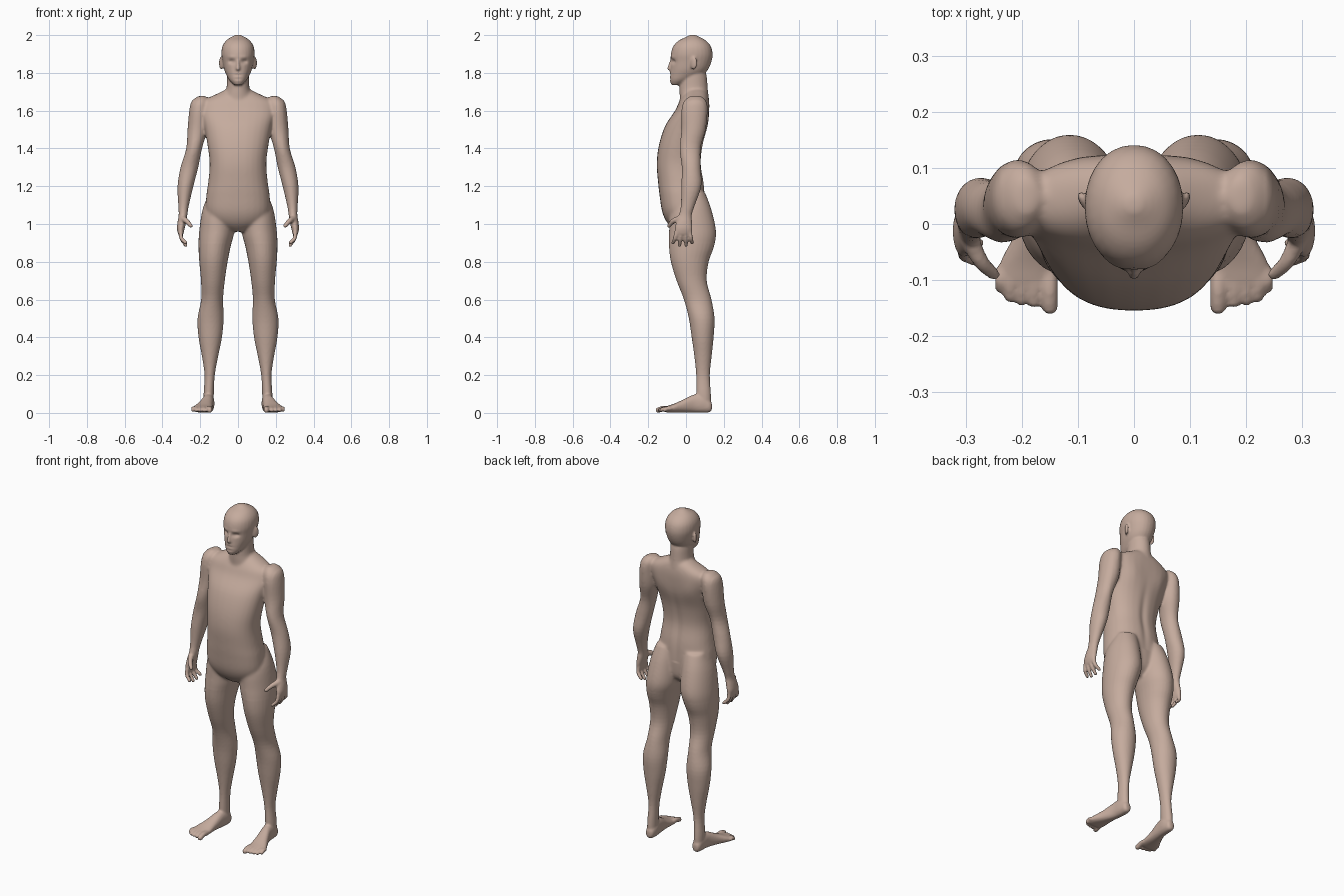
import bpy, bmesh, math
from mathutils import Vector, Matrix

cube = bpy.data.objects.get("Cube")
if cube:
    bpy.data.objects.remove(cube, do_unlink=True)

bm = bmesh.new()
SIDES = (1, -1)

# Unit ball kept as plain data, so that copies are cheap
unit = bmesh.new()
bmesh.ops.create_icosphere(unit, subdivisions=2, radius=1)
BALL_POINTS = [v.co.copy() for v in unit.verts]
BALL_FACES = [[v.index for v in f.verts] for f in unit.faces]
unit.free()


def spline(rows, steps=4):
    """Catmull-Rom interpolation through rows of numbers."""
    out = []
    for i in range(len(rows) - 1):
        a, b, c, d = (rows[max(0, min(len(rows) - 1, i + k))] for k in (-1, 0, 1, 2))
        for s in range(steps):
            t = s / steps
            out.append([q + t * (r - p + t * (2 * p - 5 * q + 4 * r - w
                        + t * (3 * q - p - 3 * r + w))) / 2
                        for p, q, r, w in zip(a, b, c, d)])
    return out + [list(rows[-1])]


def loft(rows, side=1, along="Z", power=2.0, count=28):
    """Skin elliptical rings given as x, y, z, half width, half depth."""
    v_dir = Vector((0, 1, 0)) if along == "Z" else Vector((0, 0, 1))
    rings = []
    for x, y, z, a, b in spline(rows):
        ring = []
        for k in range(count):
            t = math.tau * k / count
            c, s = math.cos(t), math.sin(t)
            u = math.copysign(abs(c) ** (2 / power), c) * a
            v = math.copysign(abs(s) ** (2 / power), s) * b
            ring.append(bm.verts.new(Vector((side * (x + u), y, z)) + v_dir * v))
        rings.append(ring)
    for low, high in zip(rings, rings[1:]):
        for k in range(count):
            n = (k + 1) % count
            bm.faces.new((low[k], low[n], high[n], high[k]))
    bm.faces.new(rings[0][::-1])
    bm.faces.new(rings[-1])


def centred(rows):
    """Turn z, front, back, half width into centred rings."""
    return [(0, (f + b) / 2, z, w, (b - f) / 2) for z, f, b, w in rows]


def ball(centre, size, turn=0.0):
    m = (Matrix.Translation(centre) @ Matrix.Rotation(turn, 4, "Z")
         @ Matrix.Diagonal((*size, 1)))
    verts = [bm.verts.new(m @ p) for p in BALL_POINTS]
    for face in BALL_FACES:
        bm.faces.new([verts[i] for i in face])


def digit(points, r_start, r_end, side=1):
    """Round-ended tapered finger, toe or nose."""
    path = spline(points, 6)
    for i, (x, y, z) in enumerate(path):
        r = r_start + (r_end - r_start) * i / (len(path) - 1)
        ball((side * x, y, z), (r, r, r))


# Torso
loft(centred([
    (0.96, -.05, .05, .04), (1.0, -.095, .09, .13), (1.06, -.125, .10, .168),
    (1.15, -.14, .10, .168), (1.22, -.148, .095, .158), (1.32, -.155, .08, .15),
    (1.42, -.143, .09, .162), (1.52, -.11, .115, .18), (1.6, -.058, .123, .2),
    (1.65, -.035, .123, .185), (1.69, -.01, .115, .11), (1.71, .01, .1, .07)]),
    power=2.3)

# Neck and head
loft(centred([
    (1.62, -.03, .12, .09), (1.68, -.034, .12, .075), (1.72, -.035, .115, .061),
    (1.78, -.03, .11, .058), (1.82, -.01, .1, .055)]))
loft(centred([
    (1.735, -.076, -.03, .02), (1.76, -.086, .03, .045), (1.79, -.086, .09, .062),
    (1.82, -.083, .118, .074), (1.86, -.08, .135, .082), (1.9, -.08, .141, .088),
    (1.94, -.068, .132, .083), (1.97, -.04, .107, .064), (1.99, 0, .072, .036),
    (2.001, .022, .048, .012)]), power=2.1)
digit([(0, -.078, 1.868), (0, -.085, 1.845), (0, -.089, 1.823)], .006, .011)

for side in SIDES:
    # Ear
    ball((side * .088, .04, 1.852), (.009, .022, .036), -side * .55)

    # Arm and palm
    loft([
        (.19, .05, 1.678, .02, .03), (.2, .048, 1.65, .045, .06),
        (.208, .045, 1.6, .05, .07), (.215, .04, 1.5, .052, .065),
        (.232, .022, 1.4, .042, .056), (.257, .028, 1.3, .047, .05),
        (.278, .028, 1.2, .042, .053), (.288, .01, 1.1, .028, .037),
        (.291, -.003, 1.05, .023, .034), (.297, -.01, 1.01, .023, .042),
        (.303, -.013, .975, .02, .047), (.303, -.015, .945, .014, .044)], side)

    # Fingers and thumb
    for root, tip, drop in ((-.049, -.068, .9), (-.026, -.034, .887),
                            (-.003, .001, .887), (.02, .033, .9)):
        digit([(.303, root, .96), (.3, (root + tip) / 2, .925), (.276, tip, drop)],
              .0125, .01, side)
    digit([(.292, -.03, 1.03), (.272, -.068, 1.015), (.249, -.09, .99)],
          .018, .011, side)

    # Leg and buttock
    loft([
        (.09, .05, 1.17, .06, .05), (.103, .027, 1.08, .084, .107),
        (.113, .035, .96, .093, .125), (.124, .029, .88, .085, .119),
        (.13, .02, .8, .075, .1), (.133, .03, .7, .063, .08),
        (.137, .062, .6, .058, .073), (.145, .083, .5, .069, .068),
        (.147, .088, .4, .062, .058), (.148, .09, .3, .043, .046),
        (.15, .09, .2, .027, .036), (.155, .093, .1, .027, .039),
        (.155, .095, .03, .026, .038)], side)

    # Foot
    loft([
        (.155, .137, .034, .014, .018), (.155, .125, .036, .024, .032),
        (.155, .09, .049, .03, .048), (.16, .04, .049, .031, .047),
        (.174, -.02, .035, .04, .033), (.187, -.07, .024, .052, .022),
        (.191, -.105, .019, .052, .016), (.192, -.118, .018, .045, .009)],
        side, along="Y", power=2.3)

    # Toes
    for x, tip, r in ((.15, -.147, .0155), (.178, -.139, .0115), (.2, -.136, .011),
                      (.221, -.13, .011), (.238, -.113, .011)):
        digit([(x, -.085, .022), (x, (tip - .085) / 2, .024), (x, tip, .015)],
              r, r, side)

# Fuse all parts into one skin
mesh = bpy.data.meshes.new("body")
bm.to_mesh(mesh)
bm.free()
body = bpy.data.objects.new("body", mesh)
bpy.context.scene.collection.objects.link(body)


def bake():
    """Apply the modifiers to the mesh."""
    bpy.context.view_layer.update()
    graph = bpy.context.evaluated_depsgraph_get()
    baked = bpy.data.meshes.new_from_object(body.evaluated_get(graph))
    body.modifiers.clear()
    body.data = baked


def smooth(rounds, group=""):
    mod = body.modifiers.new("soften", "SMOOTH")
    mod.factor = 0.5
    mod.iterations = rounds
    mod.vertex_group = group


remesh = body.modifiers.new("fuse", "REMESH")
remesh.mode = "VOXEL"
remesh.voxel_size = 0.006
smooth(3)
bake()

# Blend the shoulders, hips and buttocks more softly
trunk = body.vertex_groups.new(name="trunk")
trunk.add([v.index for v in body.data.vertices
           if .9 < v.co.z < 1.72 and abs(v.co.x) < .235], 1.0, "REPLACE")
smooth(20, "trunk")
bake()

carved = [v for v in body.data.vertices if v.co.z > 1.1 and abs(v.co.x) < .2]


def dent(centre, size, push):
    """Push the skin along y with a soft falloff."""
    for v in carved:
        d = sum(((p - c) / s) ** 2 for p, c, s in zip(v.co, centre, size))
        if d < 6:
            v.co.y += push * math.exp(-d)


# Eye sockets, brows, shoulder blades, mouth, chin crease and spine groove
for side in SIDES:
    dent((side * .034, -.072, 1.86), (.018, .03, .011), .012)
    dent((side * .034, -.072, 1.884), (.024, .03, .008), -.003)
    dent((side * .1, .115, 1.55), (.05, .04, .07), .006)
dent((0, -.085, 1.788), (.022, .03, .005), .005)
dent((0, -.085, 1.768), (.02, .03, .006), .004)
dent((0, .09, 1.3), (.02, .06, .18), -.008)

# Skin colour
skin = bpy.data.materials.new("skin")
skin.use_nodes = True
tone = (.56, .41, .34, 1)
skin.diffuse_color = tone
shader = skin.node_tree.nodes["Principled BSDF"]
shader.inputs["Base Color"].default_value = tone
shader.inputs["Roughness"].default_value = 0.7
body.data.materials.clear()
body.data.materials.append(skin)
body.data.shade_smooth()
